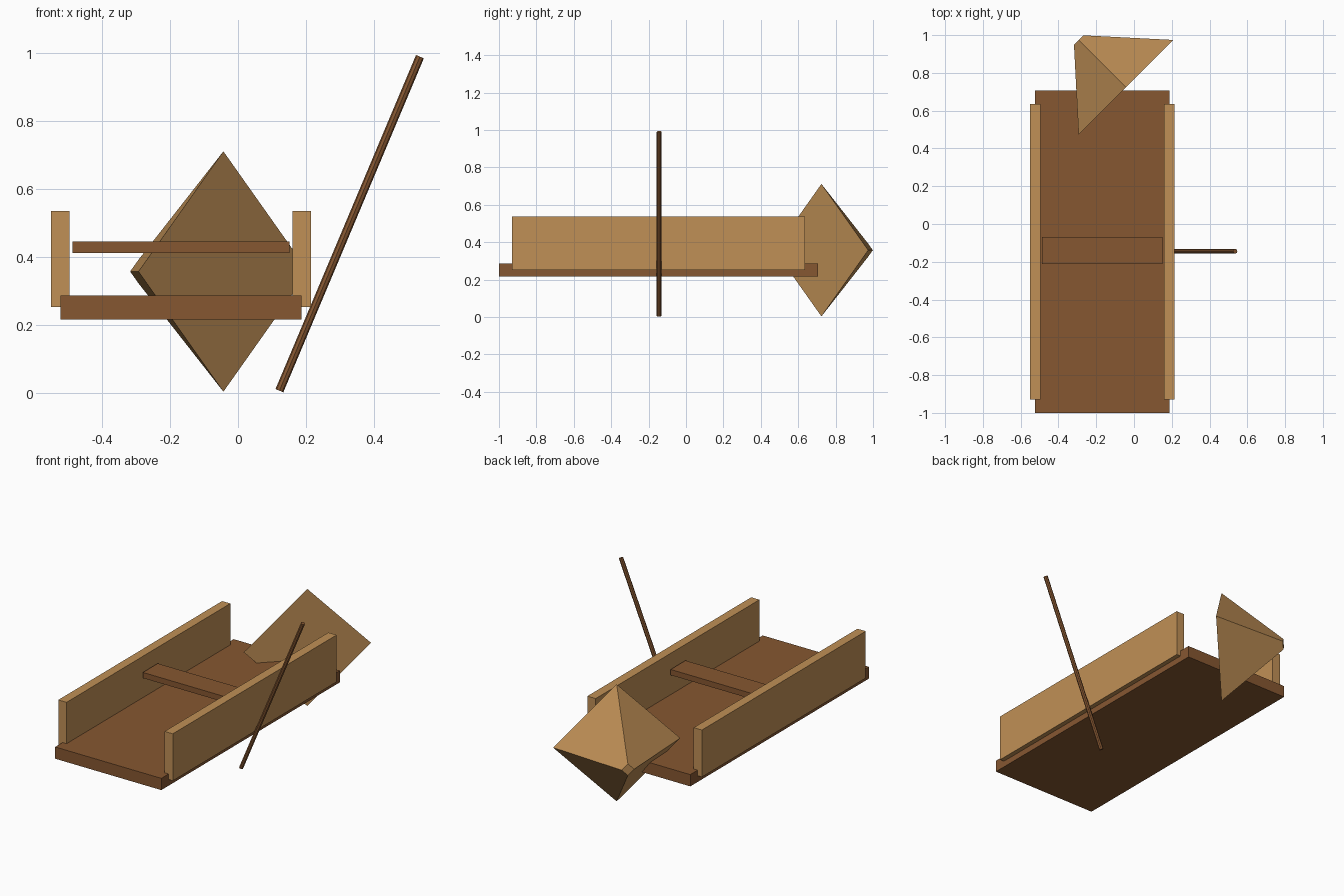
import bpy, bmesh, math
from mathutils import Matrix, Vector

if "Cube" in bpy.data.objects:
    bpy.data.objects.remove(bpy.data.objects["Cube"])


def srgb(r, g, b):
    return [((c / 255 + 0.055) / 1.055) ** 2.4 for c in (r, g, b)] + [1.0]


def material(name, rgb):
    m = bpy.data.materials.new(name)
    m.diffuse_color = srgb(*rgb)
    m.use_nodes = True
    m.node_tree.nodes["Principled BSDF"].inputs["Base Color"].default_value = m.diffuse_color
    return m


dark = material("dark wood", (134, 87, 49))
light = material("light wood", (192, 144, 86))


def add_object(name, bm, mat):
    bmesh.ops.recalc_face_normals(bm, faces=bm.faces)
    mesh = bpy.data.meshes.new(name)
    bm.to_mesh(mesh)
    bm.free()
    mesh.materials.append(mat)
    ob = bpy.data.objects.new(name, mesh)
    bpy.context.collection.objects.link(ob)
    return ob


def box(name, lo, hi, mat):
    lo, hi = Vector(lo), Vector(hi)
    bm = bmesh.new()
    bmesh.ops.create_cube(bm, size=1, matrix=Matrix.Translation((lo + hi) / 2)
                          @ Matrix.Diagonal((*(hi - lo), 1)))
    return add_object(name, bm, mat)


def cone(name, start, end, r1, r2, sides, mat):
    """Cone or rod from start to end, first corner as close to up as possible."""
    start, end = Vector(start), Vector(end)
    z = (end - start).normalized()
    y = z.cross(Vector((0, 0, 1))).normalized()
    x = y.cross(z)
    rot = Matrix((x, y, z)).transposed().to_4x4()
    bm = bmesh.new()
    bmesh.ops.create_cone(bm, cap_ends=True, segments=sides, radius1=r1, radius2=r2,
                          depth=(end - start).length,
                          matrix=Matrix.Translation((start + end) / 2) @ rot)
    return add_object(name, bm, mat)


# Hull floor
box("hull_floor", (-0.523, -1.0, 0.215), (0.187, 0.706, 0.286), dark)

# Side boards, mirrored about the hull centre line
MID = -0.168
for name, s in (("left_side_board", -1), ("right_side_board", 1)):
    a, b = sorted((MID + s * 0.328, MID + s * 0.383))
    box(name, (a, -0.93, 0.252), (b, 0.635, 0.536), light)

# Bench across the hull
box("bench", (-0.488, -0.212, 0.411), (0.152, -0.07, 0.445), dark)

# Four-sided bow block with a blunt tip
cone("bow", (-0.043, 0.724, 0.357), (-0.293, 0.974, 0.357), 0.354, 0.035, 4, light)

# Leaning oar
cone("oar", (0.122, -0.144, 0.006), (0.536, -0.144, 0.99), 0.0125, 0.0125, 8, dark)
